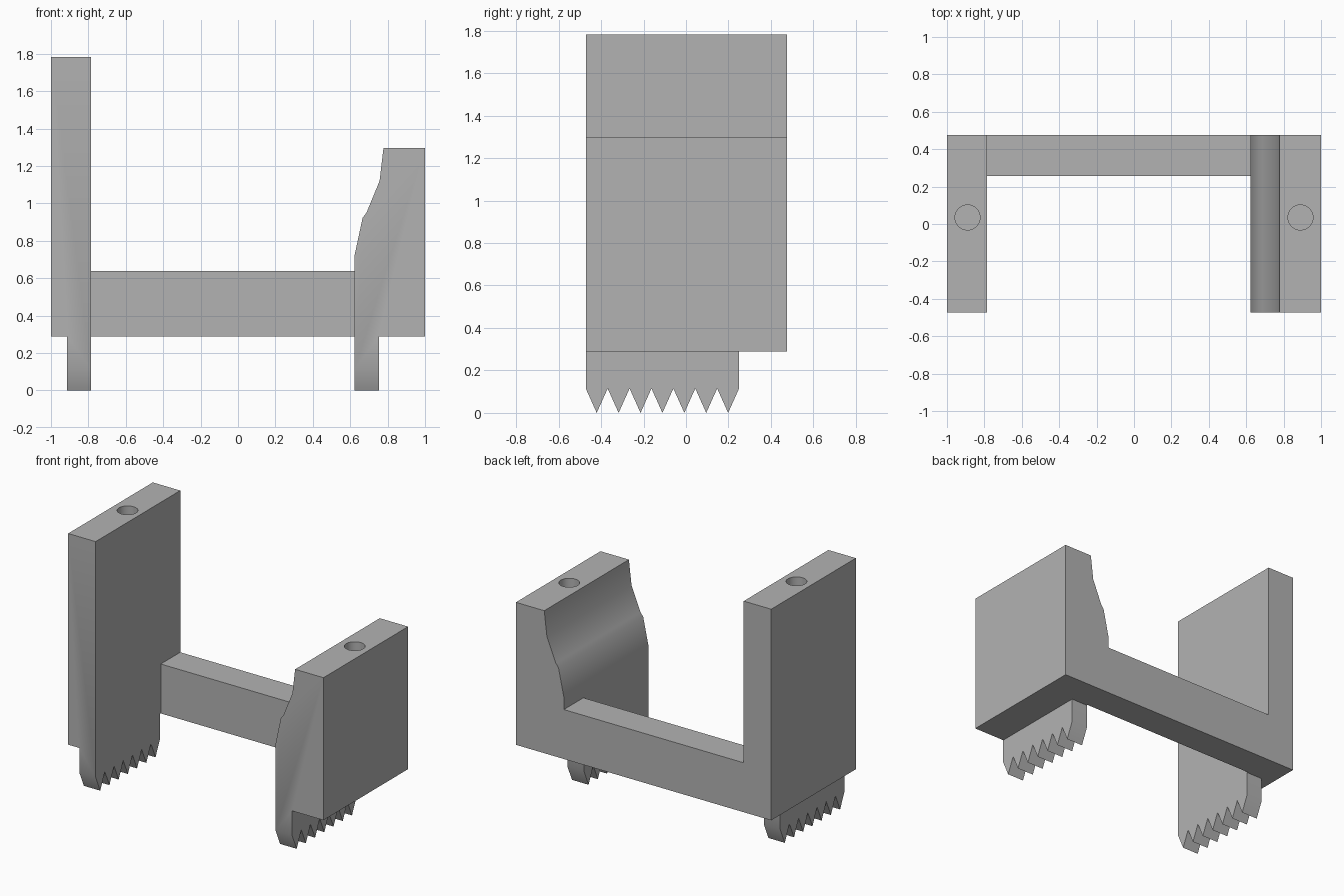
import bpy, bmesh, math
from mathutils import Vector

if "Cube" in bpy.data.objects:
    bpy.data.objects.remove(bpy.data.objects["Cube"], do_unlink=True)

grey = bpy.data.materials.new("plain grey")
grey.use_nodes = True
colour = (0.45, 0.45, 0.45, 1)
grey.diffuse_color = colour
grey.node_tree.nodes["Principled BSDF"].inputs["Base Color"].default_value = colour

FRONT, BACK = -0.472, 0.475
BASE = 0.288


def prism(name, points, depth):
    """Extrude a closed polygon of 3D points along a vector."""
    bm = bmesh.new()
    face = bm.faces.new([bm.verts.new(p) for p in points])
    moved = bmesh.ops.extrude_face_region(bm, geom=[face])["geom"]
    bmesh.ops.translate(bm, vec=Vector(depth),
                        verts=[v for v in moved if isinstance(v, bmesh.types.BMVert)])
    bmesh.ops.recalc_face_normals(bm, faces=bm.faces)
    mesh = bpy.data.meshes.new(name)
    bm.to_mesh(mesh)
    bm.free()
    mesh.materials.append(grey)
    obj = bpy.data.objects.new(name, mesh)
    bpy.context.collection.objects.link(obj)
    return obj


def side_profile(name, outline, front):
    return prism(name, [(x, front, z) for x, z in outline], (0, BACK - front, 0))


def tooth_row(name, x, width, start=FRONT, end=0.25, count=7, root=0.115):
    step = (end - start) / count
    outline = [(start, root)]
    for i in range(count):
        outline += [(start + (i + 0.5) * step, 0), (start + (i + 1) * step, root)]
    outline += [(end, BASE + 0.1), (start, BASE + 0.1)]
    return prism(name, [(x, y, z) for y, z in outline], (width, 0, 0))


def combine(target, other, operation):
    mod = target.modifiers.new(operation.lower(), "BOOLEAN")
    mod.object, mod.operation, mod.solver = other, operation, "EXACT"
    bpy.context.view_layer.objects.active = target
    bpy.ops.object.modifier_apply(modifier=mod.name)
    bpy.data.objects.remove(other, do_unlink=True)


# Tall plate, shaped jaw and the rear bar joining them
bracket = side_profile("clamp_bracket", [(-1, BASE), (-0.785, BASE), (-0.785, 1.783), (-1, 1.783)], FRONT)
jaw = side_profile("shaped_jaw", [(1, BASE), (1, 1.297), (0.778, 1.297), (0.757, 1.12), (0.687, 0.95),
                                  (0.666, 0.922), (0.624, 0.725), (0.624, BASE)], FRONT)
bar = side_profile("rear_bar", [(-0.9, BASE), (0.9, BASE), (0.9, 0.638), (-0.9, 0.638)], 0.257)
combine(bracket, bar, "UNION")
combine(bracket, jaw, "UNION")

# Serrated feet, flush with the inner faces
for x in (-0.913, 0.624):
    combine(bracket, tooth_row("toothed_foot", x, 0.13 if x > 0 else 0.128), "UNION")

# Blind round holes in both tops
for x, top in ((-0.89, 1.783), (0.89, 1.297)):
    ring = [(x + 0.067 * math.cos(a * math.tau / 48), 0.035 + 0.067 * math.sin(a * math.tau / 48), top + 0.1)
            for a in range(48)]
    combine(bracket, prism("hole_cutter", ring, (0, 0, -0.6)), "DIFFERENCE")

# Clean flat faces and smooth the shallow bends
bm = bmesh.new()
bm.from_mesh(bracket.data)
bmesh.ops.remove_doubles(bm, verts=bm.verts, dist=0.0001)
bmesh.ops.dissolve_limit(bm, angle_limit=math.radians(1), verts=bm.verts, edges=bm.edges)
bm.to_mesh(bracket.data)
bm.free()
bpy.ops.object.select_all(action="DESELECT")
bracket.select_set(True)
bpy.context.view_layer.objects.active = bracket
bpy.ops.object.shade_smooth_by_angle(angle=math.radians(30))
